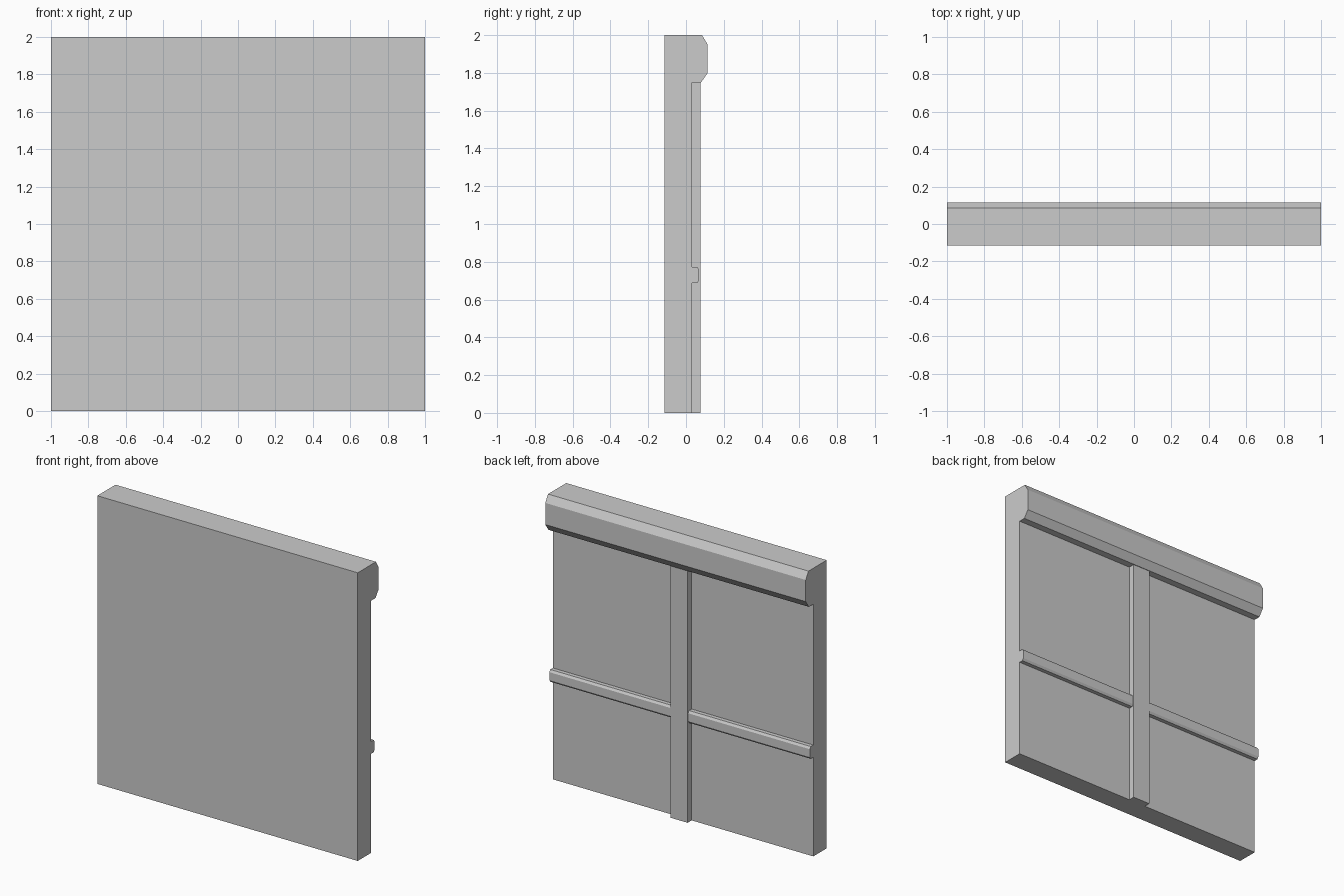
import bpy, bmesh

if "Cube" in bpy.data.objects:
    bpy.data.objects.remove(bpy.data.objects["Cube"])


def extrude_profile(name, points, axis, start, end):
    """Prism from a closed 2D profile: (y, z) along x, or (x, y) along z."""
    def place(p, d):
        return (d, p[0], p[1]) if axis == 'x' else (p[0], p[1], d)
    bm = bmesh.new()
    face = bm.faces.new([bm.verts.new(place(p, start)) for p in points])
    grown = bmesh.ops.extrude_face_region(bm, geom=[face])
    offset = place((0, 0), end - start)
    verts = [g for g in grown['geom'] if isinstance(g, bmesh.types.BMVert)]
    bmesh.ops.translate(bm, vec=offset, verts=verts)
    bmesh.ops.recalc_face_normals(bm, faces=bm.faces[:])
    mesh = bpy.data.meshes.new(name)
    bm.to_mesh(mesh)
    bm.free()
    obj = bpy.data.objects.new(name, mesh)
    bpy.context.collection.objects.link(obj)
    return obj


FRONT, BACK = -0.115, 0.032

# Wall panel and chamfered top cap share one profile
extrude_profile("wall_with_cap", [
    (FRONT, 0), (BACK, 0), (BACK, 1.75), (0.08, 1.75),
    (0.115, 1.80), (0.115, 1.95), (0.085, 2.0), (FRONT, 2.0)], 'x', -1, 1)

# Upright batten in the middle of the back
W = 0.066
extrude_profile("vertical_batten", [
    (-W, BACK), (W, BACK), (W, 0.076), (-W, 0.076)], 'z', 0, 1.75)

# Horizontal rail with chamfered edges, one length each side of the batten
rail = [(BACK, 0.688), (0.06, 0.688), (0.07, 0.703),
        (0.07, 0.758), (0.06, 0.773), (BACK, 0.773)]
for side, name in ((-1, "rail_left"), (1, "rail_right")):
    extrude_profile(name, rail, 'x', side * W, side)
